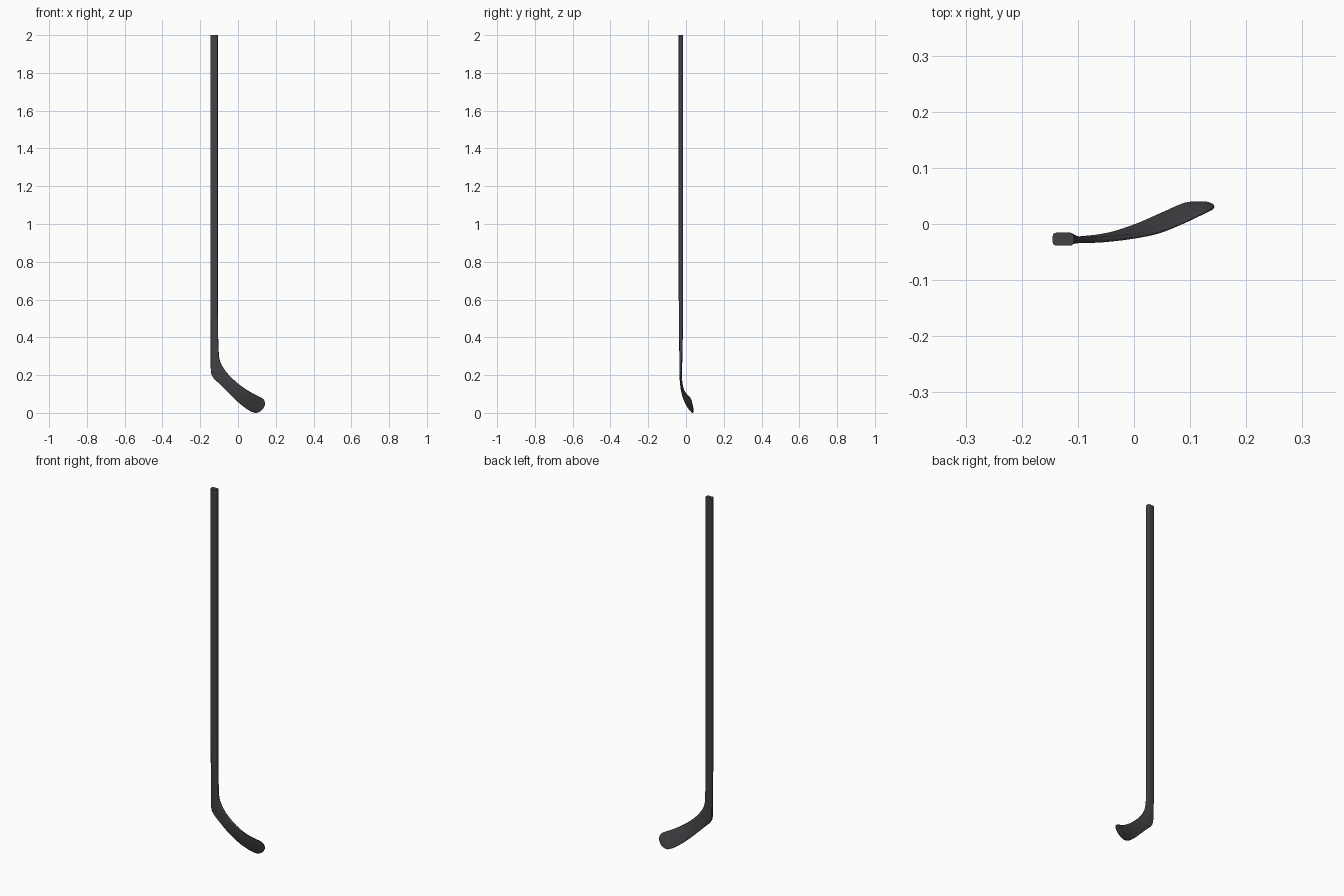
import bpy, bmesh, math
from mathutils import Vector

if "Cube" in bpy.data.objects:
    bpy.data.objects.remove(bpy.data.objects["Cube"])

# Stations from butt end to toe: heel-side edge, upper edge, thickness
stations = [
    ((-.145, -.027, 2.0), (-.107, -.027, 2.0), .023),
    ((-.145, -.027, .62), (-.107, -.027, .62), .023),
    ((-.145, -.027, .45), (-.106, -.027, .46), .021),
    ((-.145, -.027, .31), (-.103, -.027, .35), .017),
    ((-.143, -.028, .22), (-.099, -.028, .295), .013),
    ((-.130, -.028, .188), (-.087, -.028, .258), .011),
    ((-.100, -.027, .158), (-.057, -.028, .213), .010),
    ((-.050, -.020, .108), (-.006, -.023, .163), .009),
    ((.000, -.004, .060), (.043, -.014, .127), .008),
    ((.050, .018, .021), (.085, .002, .102), .007),
    ((.090, .035, .003), (.119, .018, .086), .007),
    ((.117, .038, .011), (.134, .025, .075), .006),
    ((.131, .037, .023), (.140, .028, .066), .006),
    ((.141, .034, .040), (.143, .031, .054), .004),
]
rows = [list(a) + list(b) + [t] for a, b, t in stations]


def spline(p, q, r, s, u):
    return [.5 * (2*b + (c-a)*u + (2*a-5*b+4*c-d)*u*u + (3*b-a-3*c+d)*u**3)
            for a, b, c, d in zip(p, q, r, s)]


# Smooth the heel and blade, keep the shaft straight
path = [rows[0]]
for i in range(1, len(rows) - 1):
    p = rows[max(i - 1, 1)]
    s = rows[min(i + 2, len(rows) - 1)]
    path += [spline(p, rows[i], rows[i + 1], s, k / 5) for k in range(5)]
path.append(rows[-1])

lo = [Vector(r[:3]) for r in path]
hi = [Vector(r[3:6]) for r in path]
mid = [(a + b) / 2 for a, b in zip(lo, hi)]

# Loft rounded-rectangle sections along the stick
bm = bmesh.new()
rings = []
for i, r in enumerate(path):
    wide = hi[i] - lo[i]
    half_w, half_t = wide.length / 2, r[6] / 2
    wide.normalize()
    along = mid[min(i + 1, len(mid) - 1)] - mid[max(i - 1, 0)]
    if i == 0:
        along = Vector((0, 0, -1))
    thick = along.cross(wide).normalized()
    rad = min(.0065, half_t * .8)
    ring = []
    for c, (sx, sy) in enumerate([(1, 1), (-1, 1), (-1, -1), (1, -1)]):
        for k in range(5):
            a = math.radians(90 * c + 22.5 * k)
            u = sx * (half_w - rad) + rad * math.cos(a)
            v = sy * (half_t - rad) + rad * math.sin(a)
            ring.append(bm.verts.new(mid[i] + wide * u + thick * v))
    rings.append(ring)
n = len(rings[0])
for a, b in zip(rings, rings[1:]):
    for k in range(n):
        bm.faces.new((a[k], a[(k + 1) % n], b[(k + 1) % n], b[k]))
bm.faces.new(rings[0])
bm.faces.new(rings[-1])
bmesh.ops.recalc_face_normals(bm, faces=bm.faces)
low = min(v.co.z for v in bm.verts)
for v in bm.verts:
    if v.co.z < 1:
        v.co.z -= low

mesh = bpy.data.meshes.new("hockey_stick")
bm.to_mesh(mesh)
bm.free()
stick = bpy.data.objects.new("hockey_stick", mesh)
bpy.context.collection.objects.link(stick)

# Dark carbon finish
mat = bpy.data.materials.new("dark_carbon")
mat.diffuse_color = (.055, .055, .062, 1)
mat.use_nodes = True
mat.node_tree.nodes["Principled BSDF"].inputs["Base Color"].default_value = mat.diffuse_color
mesh.materials.append(mat)
bpy.context.view_layer.objects.active = stick
stick.select_set(True)
bpy.ops.object.shade_smooth_by_angle(angle=math.radians(40))
